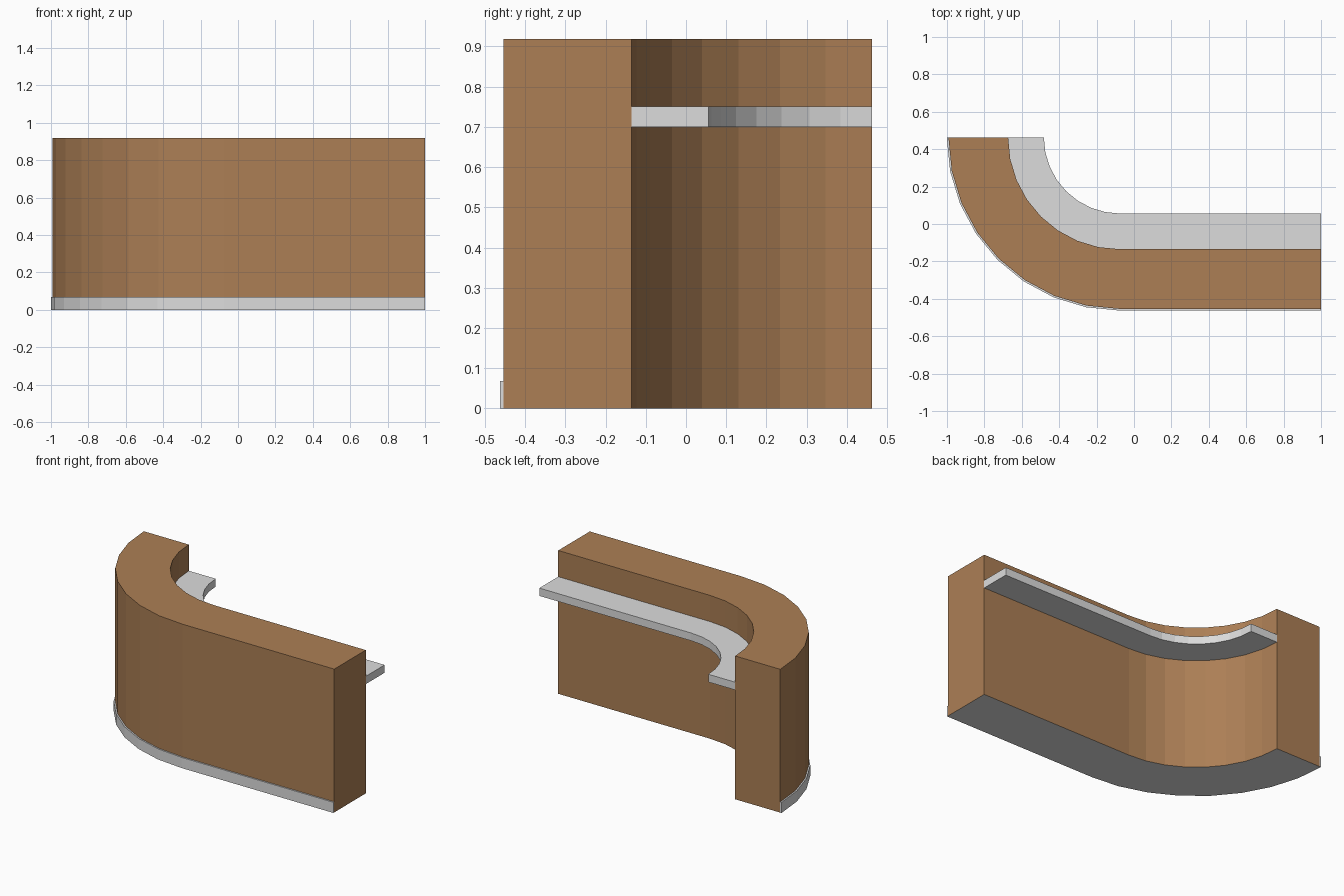
import bpy, bmesh, math

if "Cube" in bpy.data.objects:
    bpy.data.objects.remove(bpy.data.objects["Cube"])

CX, CY = -0.075, 0.463   # centre of the quarter-circle bend
END_X = 1.0              # straight end of the counter
SEGMENTS = 8


def material(name, rgb):
    m = bpy.data.materials.new(name)
    m.diffuse_color = (*rgb, 1)
    m.use_nodes = True
    m.node_tree.nodes["Principled BSDF"].inputs["Base Color"].default_value = m.diffuse_color
    return m


wood = material("brown_wood", (0.413, 0.212, 0.091))
grey = material("light_grey", (0.72, 0.72, 0.72))


def outline(r):
    """Quarter bend of radius r followed by the straight run."""
    pts = []
    for i in range(SEGMENTS + 1):
        a = math.pi + i / SEGMENTS * math.pi / 2
        pts.append((CX + r * math.cos(a), CY + r * math.sin(a)))
    return pts + [(END_X, CY - r)]


def curved_bar(name, r_in, r_out, z0, z1, mats):
    """Rectangular section swept between two parallel outlines."""
    bm = bmesh.new()
    rings = []
    for (xi, yi), (xo, yo) in zip(outline(r_in), outline(r_out)):
        rings.append([bm.verts.new(p) for p in
                      ((xi, yi, z0), (xo, yo, z0), (xo, yo, z1), (xi, yi, z1))])
    for a, b in zip(rings, rings[1:]):
        for k in range(4):
            n = (k + 1) % 4
            bm.faces.new((a[k], a[n], b[n], b[k]))
    bm.faces.new(rings[0])
    bm.faces.new(rings[-1])
    bmesh.ops.recalc_face_normals(bm, faces=bm.faces[:])
    # the underside takes the last material
    for f in bm.faces:
        f.material_index = len(mats) - 1 if f.normal.z < -0.5 else 0
    me = bpy.data.meshes.new(name)
    bm.to_mesh(me)
    bm.free()
    for m in mats:
        me.materials.append(m)
    ob = bpy.data.objects.new(name, me)
    bpy.context.collection.objects.link(ob)
    return ob


# Tall wooden counter with grey underside
curved_bar("counter_body", 0.598, 0.917, 0, 0.918, [wood, grey])
# Work shelf on the inner side
curved_bar("inner_shelf", 0.407, 0.598, 0.70, 0.75, [grey])
# Thin kick plate along the outer foot
curved_bar("kick_plate", 0.917, 0.926, 0, 0.068, [grey])
